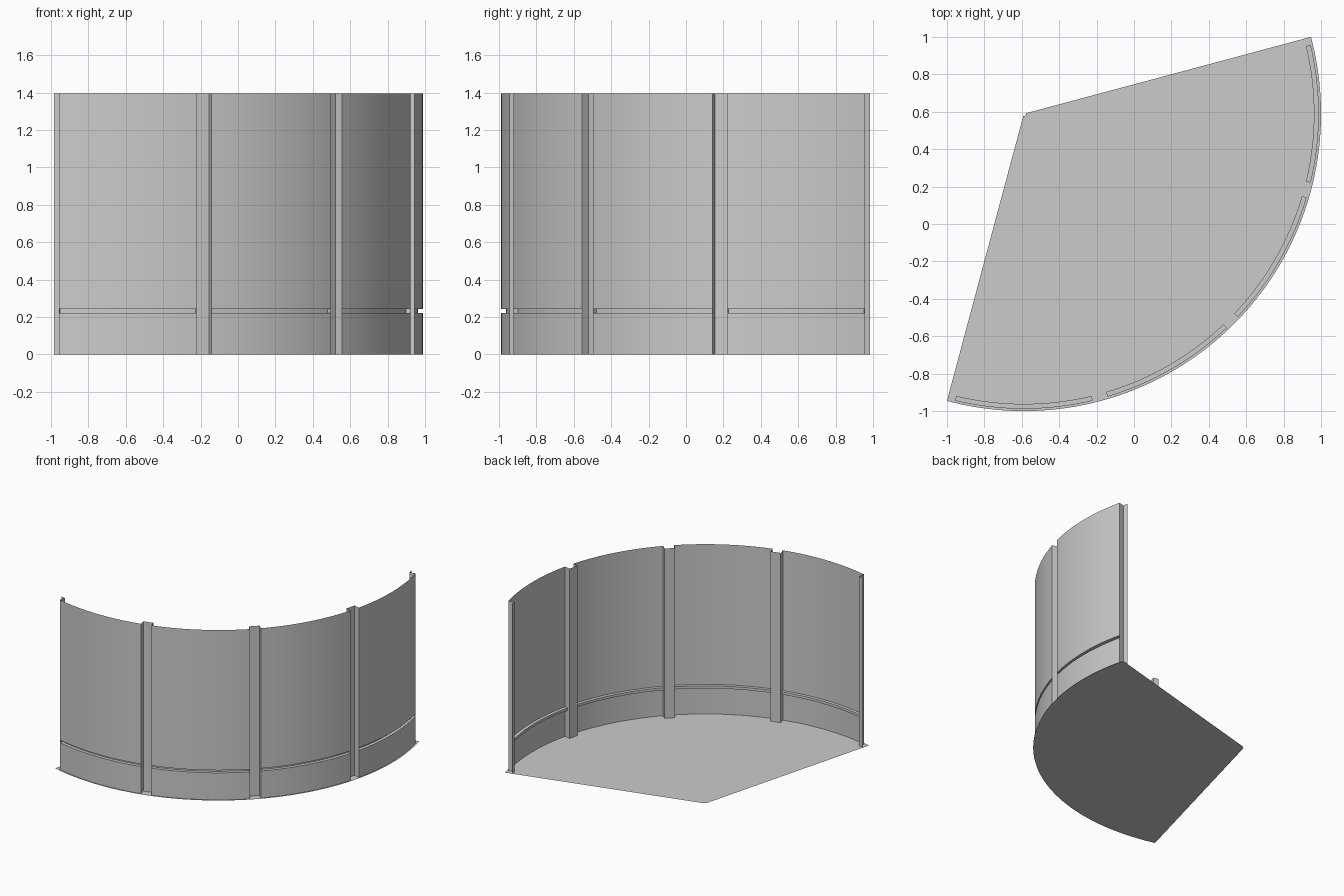
import bpy, bmesh
from math import sin, cos, radians

if "Cube" in bpy.data.objects:
    bpy.data.objects.remove(bpy.data.objects["Cube"])

C = 0.589                     # sector apex is at (-C, C)
R_FLOOR, R_PANEL, R_GROOVE, R_POST = 1.589, 1.577, 1.551, 1.529
HEIGHT, GROOVE_LOW, GROOVE_HIGH = 1.395, 0.222, 0.243
HALF = 13.5                   # half angle of one panel
CENTRES = (0, -30, -60, -90)

grey = bpy.data.materials.new("light_grey")
grey.use_nodes = True
grey.diffuse_color = (0.6, 0.6, 0.6, 1)
grey.node_tree.nodes["Principled BSDF"].inputs["Base Color"].default_value = (0.6, 0.6, 0.6, 1)


def polar(r, deg, z):
    a = radians(deg)
    return (-C + r * cos(a), C + r * sin(a), z)


def finish(name, bm, smooth=True):
    mesh = bpy.data.meshes.new(name)
    bm.to_mesh(mesh)
    bm.free()
    obj = bpy.data.objects.new(name, mesh)
    bpy.context.collection.objects.link(obj)
    mesh.materials.append(grey)
    if smooth:
        bpy.ops.object.select_all(action='DESELECT')
        obj.select_set(True)
        bpy.context.view_layer.objects.active = obj
        bpy.ops.object.shade_smooth_by_angle(angle=radians(30))
    return obj


def sheet(name, rows, smooth=True):
    """Skin a grid of points, given as equal rows, with quads."""
    bm = bmesh.new()
    grid = [[bm.verts.new(p) for p in row] for row in rows]
    for a, b in zip(grid, grid[1:]):
        for i in range(len(a) - 1):
            bm.faces.new((a[i], b[i], b[i + 1], a[i + 1]))
    return finish(name, bm, smooth)


# Floor: a flat sector with a slightly blunted apex
bm = bmesh.new()
outline = [polar(R_FLOOR, -105 + i * 1.25, 0) for i in range(97)]
outline += [polar(0.013, a, 0) for a in (15, -45, -105)]
bm.faces.new([bm.verts.new(p) for p in outline])
finish("floor", bm, False)

# Curved wall panels, each with a horizontal groove pressed inwards
profile = [(R_PANEL, 0), (R_PANEL, GROOVE_LOW), (R_GROOVE, GROOVE_LOW),
           (R_GROOVE, GROOVE_HIGH), (R_PANEL, GROOVE_HIGH), (R_PANEL, HEIGHT)]
STEPS = 22
for n, mid in enumerate(CENTRES):
    angles = [mid - HALF + 2 * HALF * i / STEPS for i in range(STEPS + 1)]
    sheet(f"wall_panel_{n + 1}", [[polar(r, a, z) for r, z in profile] for a in angles])


def channel(name, points):
    """Folded upright strip from (radius, angle) points."""
    sheet(name, [[polar(r, a, z) for z in (0, HEIGHT)] for r, a in points], False)


# Recessed uprights between neighbouring panels
for n, mid in enumerate(CENTRES[:-1]):
    low, high = mid - 30 + HALF, mid - HALF
    channel(f"upright_{n + 1}", [(R_PANEL, low), (R_POST, low), (R_POST, high), (R_PANEL, high)])

# Half uprights closing both ends of the wall
channel("end_upright_left", [(R_PANEL, HALF), (R_POST, HALF), (R_POST, 15)])
channel("end_upright_right", [(R_POST, -105), (R_POST, -90 - HALF), (R_PANEL, -90 - HALF)])
